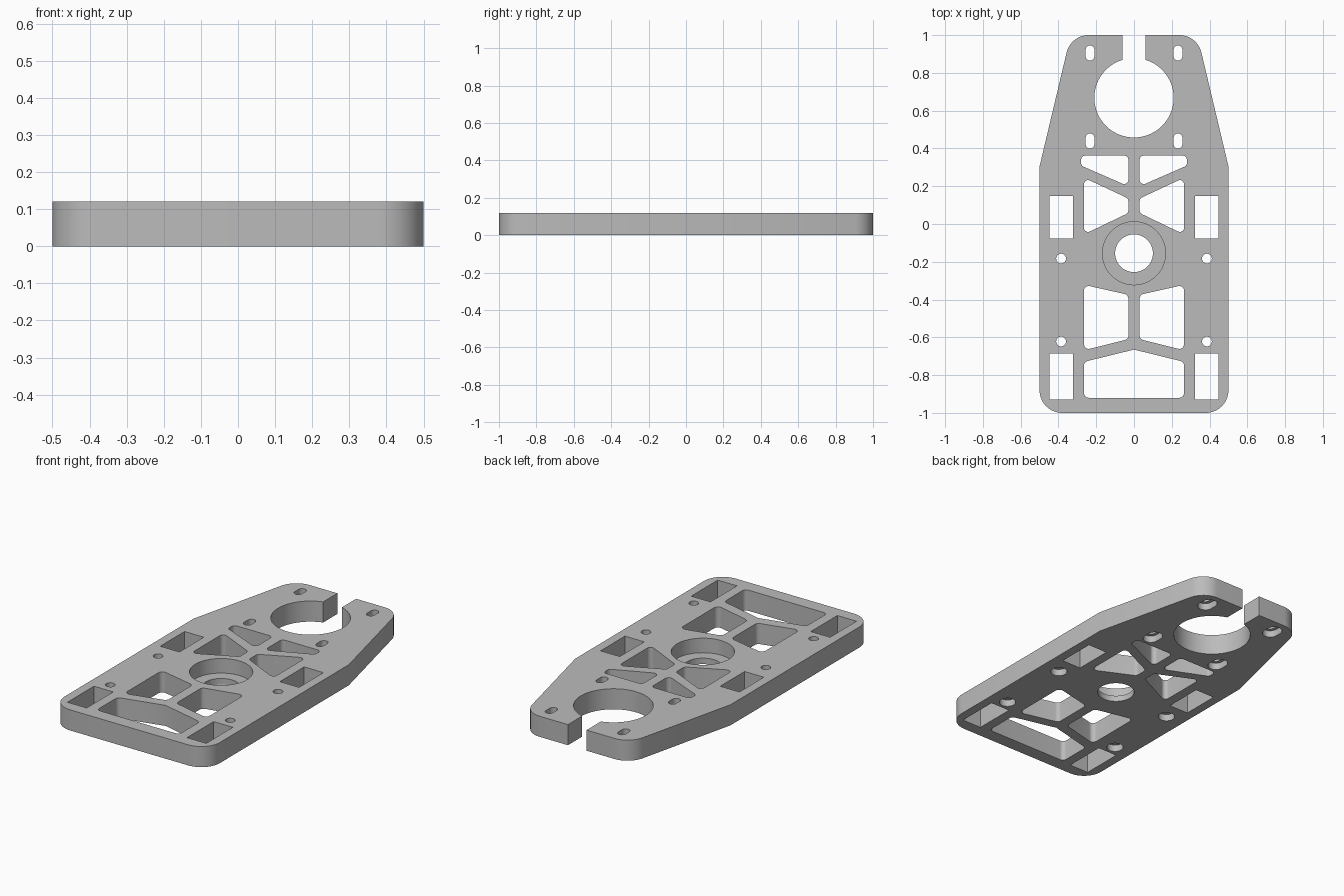
import bpy, bmesh
from math import pi, sin, cos, asin
from mathutils import Vector

cube = bpy.data.objects.get("Cube")
if cube:
    bpy.data.objects.remove(cube, do_unlink=True)

T = 0.12  # plate thickness

grey = bpy.data.materials.new("plain grey")
grey.use_nodes = True
grey.diffuse_color = (0.5, 0.5, 0.5, 1)
grey.node_tree.nodes["Principled BSDF"].inputs["Base Color"].default_value = (0.5, 0.5, 0.5, 1)


def arc(cx, cy, r, a0, a1, n):
    return [(cx + r * cos(a0 + (a1 - a0) * i / n), cy + r * sin(a0 + (a1 - a0) * i / n))
            for i in range(n + 1)]


def circle(cx, cy, r, n=48):
    return arc(cx, cy, r, 0, 2 * pi, n)[:-1]


def slot(cx, cy, r, half):
    return arc(cx, cy + half, r, 0, pi, 12) + arc(cx, cy - half, r, pi, 2 * pi, 12)


def rect(x0, x1, y0, y1):
    return [(x0, y0), (x1, y0), (x1, y1), (x0, y1)]


def rounded(points, r, n=8, sharp=()):
    """Fillet every corner of a polygon except the listed ones."""
    out = []
    for i, p in enumerate(points):
        p = Vector(p)
        if i in sharp:
            out.append(tuple(p))
            continue
        a = (Vector(points[i - 1]) - p).normalized()
        b = (Vector(points[(i + 1) % len(points)]) - p).normalized()
        half = a.angle(b) / 2
        c = p + (a + b).normalized() * (r / sin(half))
        u = p + a * (r / sin(half) * cos(half)) - c
        v = p + b * (r / sin(half) * cos(half)) - c
        total = u.angle(v)
        for k in range(n + 1):
            t = k / n
            q = (u * sin((1 - t) * total) + v * sin(t * total)) / sin(total)
            out.append(tuple(c + q))
    return out


def mirror(points):
    return [(-x, y) for x, y in points]


def prisms(name, items):
    """One object holding an upright prism for each (outline, z0, z1)."""
    bm = bmesh.new()
    for pts, z0, z1 in items:
        face = bm.faces.new([bm.verts.new((x, y, z0)) for x, y in pts])
        res = bmesh.ops.extrude_face_region(bm, geom=[face])
        verts = [g for g in res["geom"] if isinstance(g, bmesh.types.BMVert)]
        bmesh.ops.translate(bm, verts=verts, vec=(0, 0, z1 - z0))
    bmesh.ops.recalc_face_normals(bm, faces=bm.faces)
    mesh = bpy.data.meshes.new(name)
    bm.to_mesh(mesh)
    bm.free()
    mesh.materials.append(grey)
    obj = bpy.data.objects.new(name, mesh)
    bpy.context.scene.collection.objects.link(obj)
    return obj


# Tapered plate outline; the side bends stay crisp
plate = prisms("mounting_plate", [(rounded(
    [(-0.5, -1), (0.5, -1), (0.5, 0.305), (0.335, 1), (-0.335, 1), (-0.5, 0.305)],
    0.12, 14, sharp=(2, 5)), 0, T)])

# Openings on one side: lightening pockets, windows, screw holes and slots
screws = [(0.386, -0.183), (0.386, -0.622)]
slots = [(0.233, 0.905), (0.233, 0.439)]
side = [
    rounded([(0.03, 0.362), (0.03, 0.2), (0.28, 0.309), (0.28, 0.362)], 0.022),
    rounded([(0.03, 0.135), (0.03, 0.058), (0.265, -0.055), (0.265, 0.245)], 0.022),
    rounded([(0.03, -0.375), (0.03, -0.61), (0.265, -0.668), (0.265, -0.322)], 0.025),
    rect(0.323, 0.447, -0.077, 0.147),
    rect(0.323, 0.447, -0.93, -0.686),
]
side += [circle(x, y, 0.026, 24) for x, y in screws]
side += [slot(x, y, 0.023, 0.017) for x, y in slots]

# Openings on the centre line: clamp keyhole, shaft hole, end pocket
gap, ring = 0.06, 0.21
start = pi / 2 + asin(gap / ring)
keyhole = arc(0, 0.668, ring, start, start + 2 * (pi - asin(gap / ring)), 64)
keyhole += [(gap, 1.1), (-gap, 1.1)]
centre = [
    keyhole,
    circle(0, -0.155, 0.1),
    rounded([(-0.265, -0.92), (0.265, -0.92), (0.265, -0.73), (0, -0.665), (-0.265, -0.73)],
            0.025, sharp=(3,)),
]
through = prisms("through_cutter", [(p, -0.1, T + 0.1)
                                    for p in centre + side + [mirror(s) for s in side]])

# Bearing seat from above, screw head recesses from below
heads = [circle(x, y, 0.045, 32) for x, y in screws]
heads += [slot(x, y, 0.043, 0.017) for x, y in slots]
recess = prisms("recess_cutter", [(circle(0, -0.155, 0.167, 64), 0.035, T + 0.1)]
                + [(p, -0.1, 0.04) for p in heads + [mirror(h) for h in heads]])

for cutter in (through, recess):
    cutter.hide_render = True
    mod = plate.modifiers.new(cutter.name, "BOOLEAN")
    mod.operation = "DIFFERENCE"
    mod.solver = "EXACT"
    mod.object = cutter

# Bake the cuts and drop the cutters
bpy.context.view_layer.update()
graph = bpy.context.evaluated_depsgraph_get()
mesh = bpy.data.meshes.new_from_object(plate.evaluated_get(graph))
plate.modifiers.clear()
plate.data = mesh
for cutter in (through, recess):
    bpy.data.objects.remove(cutter, do_unlink=True)

for obj in bpy.context.selected_objects:
    obj.select_set(False)
plate.select_set(True)
bpy.context.view_layer.objects.active = plate
bpy.ops.object.shade_smooth_by_angle(angle=pi / 6)
